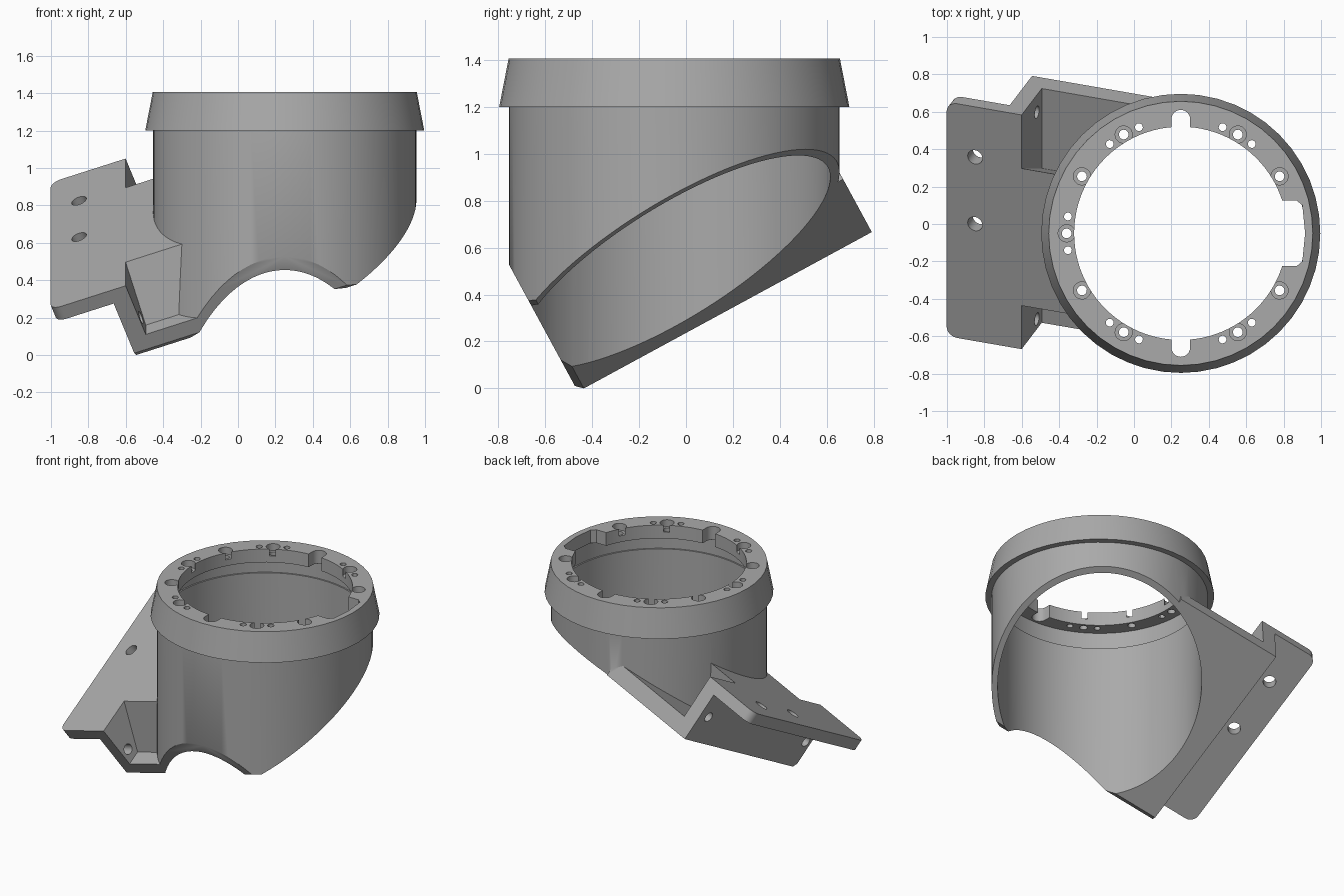
import bpy, bmesh
from math import radians, cos, sin, pi
from mathutils import Matrix, Vector

default = bpy.data.objects.get("Cube")
if default:
    bpy.data.objects.remove(default, do_unlink=True)

grey = bpy.data.materials.new("mid_grey")
grey.use_nodes = True
GREY = (0.4, 0.4, 0.4, 1)
grey.diffuse_color = GREY
grey.node_tree.nodes["Principled BSDF"].inputs["Base Color"].default_value = GREY

CX, CY, TOP = 0.25, -0.05, 1.405
COLLAR_BASE, RING_BASE = 1.2, 1.31
BORE, RING_IN, BOLT_R = 0.665, 0.57, 0.61

# Tilted frame of the bracket: x across, y along its length, z through the plate
CORNER = Vector((-0.545, -0.435, 0))
TILT = (Matrix.Translation(CORNER) @ Matrix.Rotation(radians(28.5), 4, 'X')
        @ Matrix.Rotation(radians(-20), 4, 'Y'))
HUB = Matrix.Translation((CX, CY, 0))
LENGTH, LIP, LOBE_TOP = 1.396, 0.029, 0.43


def add(name, bm, matrix):
    bmesh.ops.recalc_face_normals(bm, faces=bm.faces)
    bm.transform(matrix)
    mesh = bpy.data.meshes.new(name)
    bm.to_mesh(mesh)
    bm.free()
    obj = bpy.data.objects.new(name, mesh)
    bpy.context.collection.objects.link(obj)
    mesh.materials.append(grey)
    return obj


def cone(name, r1, r2, z1, z2, matrix, sides):
    bm = bmesh.new()
    bmesh.ops.create_cone(bm, cap_ends=True, segments=sides, radius1=r1, radius2=r2,
                          depth=z2 - z1, matrix=Matrix.Translation((0, 0, (z1 + z2) / 2)))
    return add(name, bm, matrix)


def prism(name, points, along, matrix):
    """Extrude a closed 3D outline along a vector."""
    bm = bmesh.new()
    face = bm.faces.new([bm.verts.new(p) for p in points])
    out = bmesh.ops.extrude_face_region(bm, geom=[face])
    bmesh.ops.translate(bm, vec=along,
                        verts=[g for g in out["geom"] if isinstance(g, bmesh.types.BMVert)])
    return add(name, bm, matrix)


def box(name, lo, hi, matrix):
    pts = [(lo[0], lo[1], lo[2]), (hi[0], lo[1], lo[2]),
           (hi[0], hi[1], lo[2]), (lo[0], hi[1], lo[2])]
    return prism(name, pts, (0, 0, hi[2] - lo[2]), matrix)


def combine(target, tool, operation='DIFFERENCE'):
    mod = target.modifiers.new("join", 'BOOLEAN')
    mod.operation, mod.object, mod.solver = operation, tool, 'EXACT'
    bpy.context.view_layer.objects.active = target
    bpy.ops.object.modifier_apply(modifier=mod.name)
    bpy.data.objects.remove(tool, do_unlink=True)


# Bracket: stepped section extruded along its length
section = [(0, 0), (0.75, 0), (0.75, LOBE_TOP), (-0.33, LOBE_TOP), (-0.33, 0.35), (0, 0.35)]
bracket = prism("bracket", [(x, -LIP, z) for x, z in section], (0, LENGTH + LIP, 0), TILT)

# Rounded outer corners of the mounting lobe
local = TILT.inverted()
bm = bmesh.new()
bm.from_mesh(bracket.data)
corners = [e for e in bm.edges if all((local @ v.co).x < -0.3 for v in e.verts)
           and abs((local @ e.verts[0].co).y - (local @ e.verts[1].co).y) < 0.01]
bmesh.ops.bevel(bm, geom=corners, offset=0.06, segments=6, profile=0.5, affect='EDGES')
bm.to_mesh(bracket.data)
bm.free()

# Pockets either side of the central web, with upright web faces
LOW, HIGH, DRAFT = 0.115, 1.0, 0.51
for start, outer in ((0.075, -1), (0.91, 2)):
    outline = [(0.097, outer, LOW), (0.097, start, LOW),
               (0.097, start + DRAFT * (HIGH - LOW), HIGH), (0.097, outer, HIGH)]
    combine(bracket, prism("pocket_cutter", outline, (1.5, 0, 0), TILT))

# Tube trimmed by the bracket's base plane and front plane
body = cone("housing", 0.704, 0.704, -0.5, COLLAR_BASE + 0.05, HUB, 96)
combine(body, box("base_cutter", (-3, -3, -3), (3, 3, 0), TILT))
combine(body, box("front_cutter", (-3, -3, -3), (3, -LIP, 3), TILT))
combine(body, bracket, 'UNION')

# Chamfer along the lower front edge
chamfer = [(-0.2, -LIP - 0.1, 0.1 + LIP * 2), (-0.2, 0.1, -0.1), (-0.2, -0.3, -0.1)]
chamfer[0] = (-0.2, -LIP - 0.1, LIP + 0.1)
combine(body, prism("chamfer_cutter", chamfer, (2.5, 0, 0), TILT))

# Flared collar and the stepped bore
combine(body, cone("collar", 0.746, 0.706, COLLAR_BASE, TOP, HUB, 48), 'UNION')
combine(body, cone("bore_cutter", BORE, BORE, -1, COLLAR_BASE, HUB, 96))
combine(body, cone("relief_cutter", 0.675, 0.675, COLLAR_BASE - 0.01, RING_BASE, HUB, 96))
combine(body, cone("ring_cutter", RING_IN, RING_IN, 1, 2, HUB, 96))


def spoke(degrees, radius=BOLT_R):
    return HUB @ Matrix.Rotation(radians(degrees), 4, 'Z') @ Matrix.Translation((radius, 0, 0))


# Counterbored screw holes
for angle in (30, 60, 120, 150, 180, 210, 240, 300, 330):
    combine(body, cone("counterbore_cutter", 0.046, 0.046, TOP - 0.05, 2, spoke(angle), 20))
    combine(body, cone("screw_cutter", 0.026, 0.026, 1.25, 2, spoke(angle), 16))

# Small pin holes beside some of the screws
for angle in (60, 120, 180, 240, 300):
    for side in (-8.5, 8.5):
        combine(body, cone("pin_cutter", 0.021, 0.021, 1.25, 2, spoke(angle + side), 12))

# Two round-ended slots and one wide notch in the ring
for angle in (90, 270):
    arc = [(0.05 * cos(a), 0.05 * sin(a), 1.25)
           for a in (-pi / 2 + pi * i / 12 for i in range(13))]
    slot = arc + [(-0.2, 0.05, 1.25), (-0.2, -0.05, 1.25)]
    combine(body, prism("slot_cutter", slot, (0, 0, 1), spoke(angle)))
notch = [(-0.2, -0.175), (0.01, -0.175), (0.04, -0.15), (0.055, 0), (0.04, 0.15),
         (0.01, 0.175), (-0.2, 0.175)]
combine(body, prism("notch_cutter", [(x, y, 1.25) for x, y in notch], (0, 0, 1), spoke(0)))

# Mounting holes through the lobe and through the step wall
for y in (0.684, 1.09):
    place = TILT @ Matrix.Translation((-0.168, y, 0))
    combine(body, cone("lobe_hole_cutter", 0.042, 0.042, 0.3, 0.6, place, 24))
for y in (0.032, 1.29):
    place = TILT @ Matrix.Translation((0, y, 0.19)) @ Matrix.Rotation(pi / 2, 4, 'Y')
    combine(body, cone("wall_hole_cutter", 0.035, 0.035, -0.1, 0.16, place, 24))

bpy.ops.object.select_all(action='DESELECT')
body.select_set(True)
bpy.context.view_layer.objects.active = body
bpy.ops.object.shade_smooth_by_angle(angle=radians(30))
